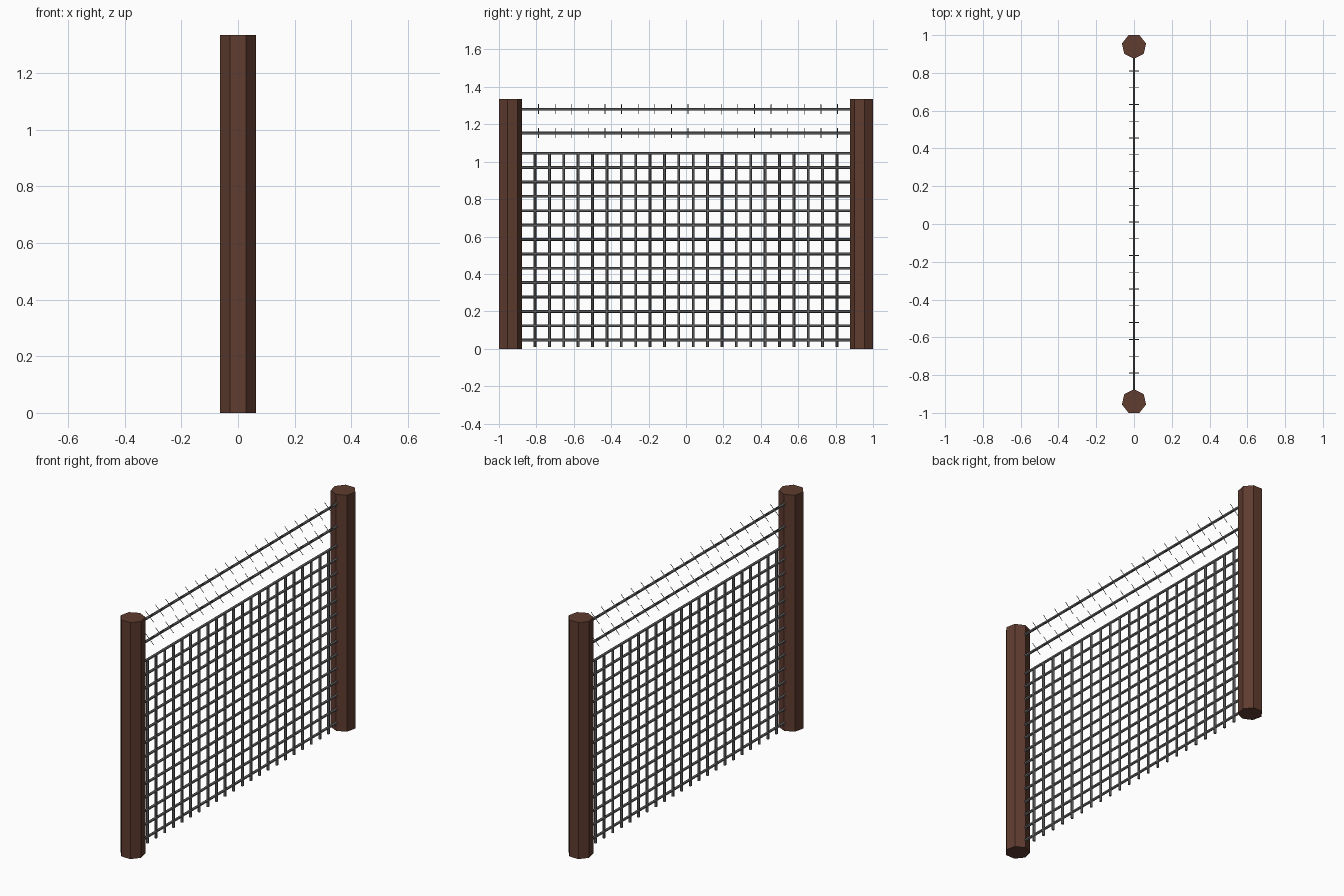
import bpy, bmesh, math
from mathutils import Vector, Matrix

if "Cube" in bpy.data.objects:
    bpy.data.objects.remove(bpy.data.objects["Cube"])

POST_R, POST_H, POST_Y = 0.0655, 1.335, 0.941
PITCH = 0.0769


def material(name, color):
    m = bpy.data.materials.new(name)
    m.diffuse_color = (*color, 1)
    m.use_nodes = True
    m.node_tree.nodes["Principled BSDF"].inputs["Base Color"].default_value = m.diffuse_color
    return m


wood = material("brown_wood", (0.115, 0.045, 0.029))
steel = material("grey_steel", (0.16, 0.16, 0.165))


def rod(bm, a, b, r, sides):
    a, b = Vector(a), Vector(b)
    d = b - a
    rot = d.to_track_quat('Z', 'Y').to_matrix().to_4x4()
    bmesh.ops.create_cone(bm, cap_ends=True, segments=sides, radius1=r, radius2=r,
                          depth=d.length,
                          matrix=Matrix.Translation((a + b) / 2) @ rot)


def rods(name, segments, r, sides, mat):
    bm = bmesh.new()
    for a, b in segments:
        rod(bm, a, b, r, sides)
    me = bpy.data.meshes.new(name)
    bm.to_mesh(me)
    bm.free()
    me.materials.append(mat)
    ob = bpy.data.objects.new(name, me)
    bpy.context.collection.objects.link(ob)
    return ob


# seven-sided posts, a corner of each pointing at the mesh
for name, s in (("front_post", -1), ("back_post", 1)):
    bm = bmesh.new()
    ring = []
    for i in range(7):
        t = -s * math.pi / 2 + i * math.tau / 7
        ring.append(bm.verts.new((POST_R * math.cos(t), s * POST_Y + POST_R * math.sin(t), 0)))
    base = bm.faces.new(ring)
    up = bmesh.ops.extrude_face_region(bm, geom=[base], use_keep_orig=True)["geom"]
    bmesh.ops.translate(bm, vec=(0, 0, POST_H),
                        verts=[g for g in up if isinstance(g, bmesh.types.BMVert)])
    bmesh.ops.recalc_face_normals(bm, faces=bm.faces)
    me = bpy.data.meshes.new(name)
    bm.to_mesh(me)
    bm.free()
    me.materials.append(wood)
    bpy.context.collection.objects.link(bpy.data.objects.new(name, me))

# wire grid
rods("horizontal_wires",
     [((0, -POST_Y, 0.046 + i * PITCH), (0, POST_Y, 0.046 + i * PITCH)) for i in range(14)],
     0.0075, 6, steel)
rods("vertical_wires",
     [((0, (i - 10.5) * PITCH, 0.01), (0, (i - 10.5) * PITCH, 1.046)) for i in range(22)],
     0.0075, 6, steel)

# two barbed strands with crossed barbs
strands = (1.153, 1.281)
rods("barbed_strands", [((0, -POST_Y, z), (0, POST_Y, z)) for z in strands], 0.0075, 6, steel)
h = 0.026
barbs = []
for z in strands:
    for i in range(19):
        y = 0.81 - i * 0.0888
        for k in (-1, 1):
            barbs.append(((-h, y, z - k * h), (h, y, z + k * h)))
rods("barbs", barbs, 0.002, 4, steel)
